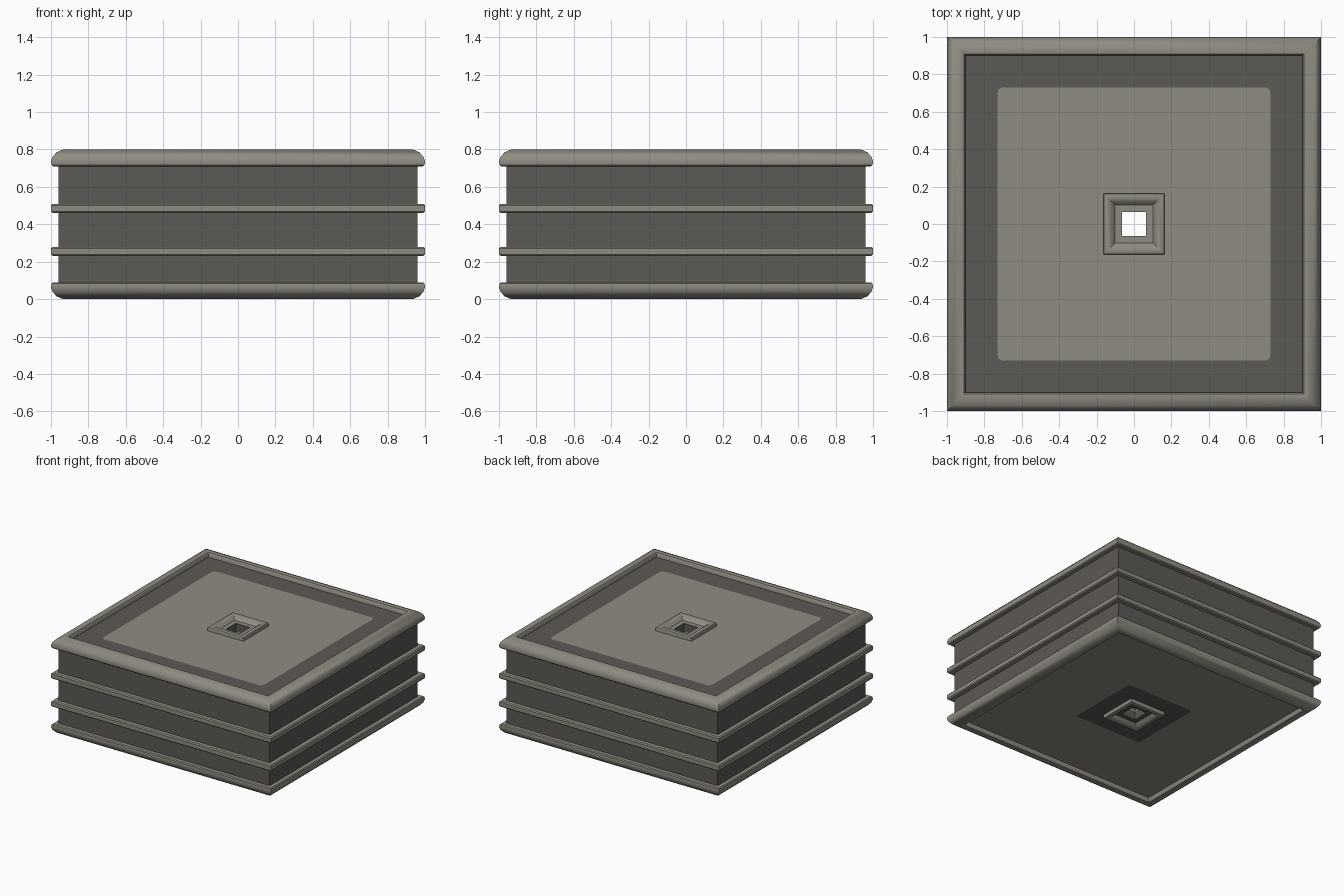
import bpy, bmesh, math

if "Cube" in bpy.data.objects:
    bpy.data.objects.remove(bpy.data.objects["Cube"])


def material(name, rgb):
    m = bpy.data.materials.new(name)
    m.diffuse_color = (*rgb, 1)
    m.use_nodes = True
    m.node_tree.nodes["Principled BSDF"].inputs["Base Color"].default_value = m.diffuse_color
    return m


LIGHT = material("light stone", (0.275, 0.262, 0.222))
DARK = material("dark stone", (0.108, 0.100, 0.089))


def ring(half, z, r=0.0, n=4):
    """Square loop with optional rounded corners (r = 0 collapses to sharp)."""
    pts = []
    for k in range(4):
        mid = math.pi / 4 + k * math.pi / 2
        cx = (half - r) * math.copysign(1, math.cos(mid))
        cy = (half - r) * math.copysign(1, math.sin(mid))
        for i in range(n):
            a = k * math.pi / 2 + i * math.pi / 2 / (n - 1)
            pts.append((cx + r * math.cos(a), cy + r * math.sin(a), z))
    return pts


def square_sweep(name, profile, mats, closed=False):
    """Sweep (half width, z[, corner radius]) points round a square.
    mats gives the material index of each band."""
    bm = bmesh.new()
    rings = [[bm.verts.new(p) for p in ring(*q)] for q in profile]
    count = len(rings) if closed else len(rings) - 1
    for i in range(count):
        a, b = rings[i], rings[(i + 1) % len(rings)]
        for j in range(len(a)):
            k = (j + 1) % len(a)
            f = bm.faces.new((a[j], a[k], b[k], b[j]))
            f.material_index = mats[i] if isinstance(mats, list) else mats
    bmesh.ops.remove_doubles(bm, verts=bm.verts, dist=1e-5)
    me = bpy.data.meshes.new(name)
    bm.to_mesh(me)
    bm.free()
    me.materials.append(LIGHT)
    me.materials.append(DARK)
    ob = bpy.data.objects.new(name, me)
    bpy.context.collection.objects.link(ob)
    bpy.context.view_layer.objects.active = ob
    for o in bpy.context.selected_objects:
        o.select_set(False)
    ob.select_set(True)
    bpy.ops.object.shade_smooth_by_angle(angle=math.radians(35))
    return ob


# Main block: bottom face, sides, top face, square shaft (closed loop)
square_sweep("block",
             [(0.065, 0.04), (0.31, 0.04, 0.02), (0.96, 0.04), (0.96, 0.76),
              (0.73, 0.76, 0.03), (0.065, 0.76)],
             [1, 0, 1, 1, 0, 1], closed=True)

# Rounded rims, top and bottom
RIM = [(0.955, 0.09), (0.99, 0.09), (0.997, 0.083), (1.0, 0.065), (0.992, 0.04),
       (0.97, 0.015), (0.94, 0.002), (0.925, 0.0), (0.908, 0.004), (0.902, 0.012),
       (0.9, 0.045)]
square_sweep("bottom_rim", RIM, 0)
square_sweep("top_rim", [(h, 0.8 - z) for h, z in reversed(RIM)], 0)

# Two ribs round the sides
for i, z in enumerate((0.255, 0.485)):
    square_sweep(f"side_rib_{i + 1}",
                 [(0.955, z - 0.024), (0.992, z - 0.024), (1.0, z - 0.016),
                  (1.0, z + 0.016), (0.992, z + 0.024), (0.955, z + 0.024)], 0)

# Funnel collars round the shaft, top and bottom
COLLAR = [(0.063, 0.12), (0.068, 0.09), (0.085, 0.06), (0.12, 0.018),
          (0.135, 0.009), (0.15, 0.007), (0.16, 0.012), (0.164, 0.02), (0.164, 0.045)]
square_sweep("top_collar", [(h, 0.8 - z) for h, z in reversed(COLLAR)], 0)
square_sweep("bottom_collar", COLLAR, 0)

# Consistent outward normals: the collars and rims face away from the block
for ob in bpy.context.collection.objects:
    me = ob.data
    bm = bmesh.new()
    bm.from_mesh(me)
    if ob.name == "block":
        bmesh.ops.recalc_face_normals(bm, faces=bm.faces)
    else:
        # every open strip has one widest or extreme band to test against
        f = max(bm.faces, key=lambda g: abs(g.calc_center_median().x)
                if "collar" not in ob.name else abs(g.calc_center_median().x) + 0.0)
        f.normal_update()
        if f.normal.x * f.calc_center_median().x < 0:
            bmesh.ops.reverse_faces(bm, faces=bm.faces)
    bm.to_mesh(me)
    bm.free()
